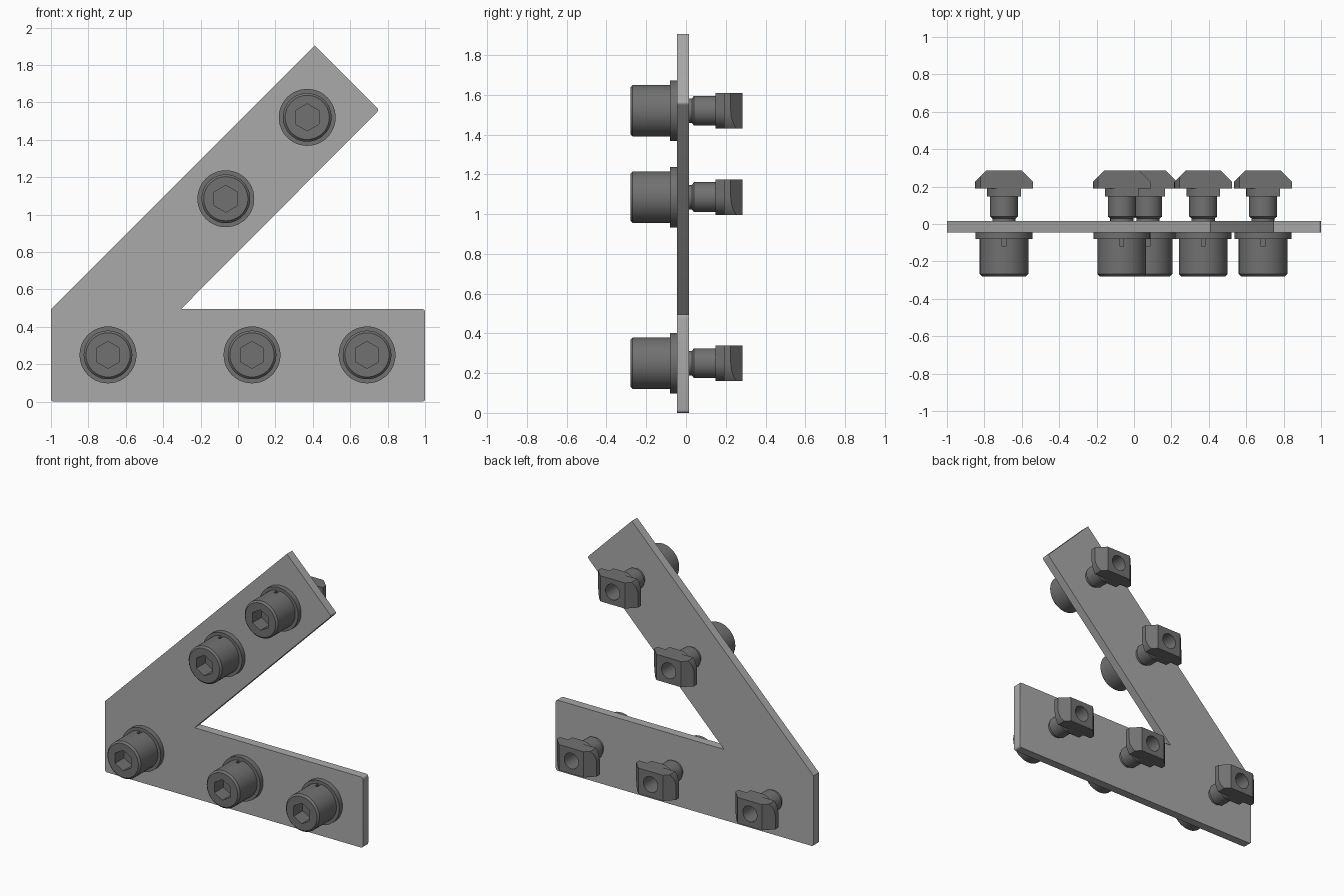
import bpy, bmesh, math
from mathutils import Vector, Matrix

if "Cube" in bpy.data.objects:
    bpy.data.objects.remove(bpy.data.objects["Cube"])


def material(name, value):
    m = bpy.data.materials.new(name)
    m.use_nodes = True
    colour = (value, value, value, 1)
    m.diffuse_color = colour
    m.node_tree.nodes["Principled BSDF"].inputs["Base Color"].default_value = colour
    return m


PLATE = material("light grey aluminium", 0.40)
STEEL = material("dark grey steel", 0.165)


def new_object(name, bm, mat):
    bmesh.ops.recalc_face_normals(bm, faces=bm.faces)
    me = bpy.data.meshes.new(name)
    bm.to_mesh(me)
    bm.free()
    me.materials.append(mat)
    ob = bpy.data.objects.new(name, me)
    bpy.context.collection.objects.link(ob)
    return ob


def prism(bm, outline, y0, y1):
    """Extrude an x-z outline from y0 to y1."""
    face = bm.faces.new([bm.verts.new((x, y0, z)) for x, z in outline])
    out = bmesh.ops.extrude_face_region(bm, geom=[face])["geom"]
    verts = [v for v in out if isinstance(v, bmesh.types.BMVert)]
    bmesh.ops.translate(bm, verts=verts, vec=(0, y1 - y0, 0))


def circle(r, n, start=0.0):
    return [(r * math.cos(start + math.tau * i / n), r * math.sin(start + math.tau * i / n))
            for i in range(n)]


def lathe(bm, profile, n=48):
    """Spin (radius, y) points about the y axis and cap both ends."""
    rings = [[bm.verts.new((x, y, z)) for x, z in circle(r, n)] for r, y in profile]
    for a, b in zip(rings, rings[1:]):
        for i in range(n):
            j = (i + 1) % n
            bm.faces.new((a[i], a[j], b[j], b[i]))
    bm.faces.new(rings[0])
    bm.faces.new(rings[-1])


def cut(ob, outline, y0, y1):
    """Remove a prism from an object and bake the result."""
    bm = bmesh.new()
    prism(bm, outline, y0, y1)
    cutter = new_object("cutter", bm, STEEL)
    cutter.hide_render = True
    mod = ob.modifiers.new("cut", "BOOLEAN")
    mod.operation = "DIFFERENCE"
    mod.solver = "EXACT"
    mod.object = cutter
    bpy.context.view_layer.update()
    baked = bpy.data.meshes.new_from_object(ob.evaluated_get(bpy.context.evaluated_depsgraph_get()))
    ob.modifiers.clear()
    ob.data = baked
    bpy.data.objects.remove(cutter)


def smooth(ob):
    bpy.ops.object.select_all(action="DESELECT")
    ob.select_set(True)
    bpy.context.view_layer.objects.active = ob
    bpy.ops.object.shade_smooth_by_angle(angle=math.radians(30))


def turned_outline(w, h, r):
    """Rectangle with two opposite corners rounded about the centre."""
    a = math.asin(min(1, h / r))
    arc = [(r * math.cos(a * i / 10), -r * math.sin(a * i / 10)) for i in range(11)]
    half = [(w, h)] + arc
    return half + [(-x, -z) for x, z in half]


# Angled joining plate with slightly rounded corners
outline = [(-1, 0), (1, 0), (1, 0.495), (-0.305, 0.495),
           (0.755, 1.56), (0.41, 1.905), (-1, 0.495)]
bm = bmesh.new()
prism(bm, outline, -0.045, 0.015)
rounded = [outline[i] for i in (0, 1, 2, 4)]
edges = [e for e in bm.edges
         if abs(e.verts[0].co.y - e.verts[1].co.y) > 0.01
         and any(abs(e.verts[0].co.x - x) + abs(e.verts[0].co.z - z) < 0.001 for x, z in rounded)]
bmesh.ops.bevel(bm, geom=edges, offset=0.015, segments=4, profile=0.5, affect="EDGES")
smooth(new_object("plate", bm, PLATE))

# Bolt: head, groove and shank
bm = bmesh.new()
lathe(bm, [(0.118, -0.28), (0.13, -0.268), (0.13, -0.078), (0.062, -0.078),
           (0.062, 0.03), (0.075, 0.04), (0.075, 0.155), (0.05, 0.155), (0.05, 0.165)])
bolt = new_object("bolt", bm, STEEL)
cut(bolt, circle(0.072, 6, math.pi / 2), -0.3, -0.18)
cut(bolt, [(-0.01, 0.115), (0.01, 0.115), (0.01, 0.2), (-0.01, 0.2)], -0.12, -0.07)
smooth(bolt)

# Washer under the head
bm = bmesh.new()
lathe(bm, [(0.152, -0.08), (0.152, -0.045)])
washer = new_object("washer", bm, STEEL)
smooth(washer)

# Slot nut: wide body with sloped back edges, narrow neck, threaded hole
bm = bmesh.new()
prism(bm, turned_outline(0.155, 0.09, 0.155), 0.19, 0.285)
for side in (1, -1):
    geom = bm.verts[:] + bm.edges[:] + bm.faces[:]
    res = bmesh.ops.bisect_plane(bm, geom=geom, plane_co=(side * 0.155, 0.225, 0),
                                 plane_no=(side, 1, 0), clear_outer=True)
    rim = [e for e in res["geom_cut"] if isinstance(e, bmesh.types.BMEdge)]
    bmesh.ops.holes_fill(bm, edges=rim)
nut = new_object("slot_nut", bm, STEEL)
cut(nut, circle(0.055, 32), 0.16, 0.3)
smooth(nut)

bm = bmesh.new()
prism(bm, turned_outline(0.09, 0.09, 0.09), 0.148, 0.19)
bmesh.ops.remove_doubles(bm, verts=bm.verts, dist=0.0001)
neck = new_object("nut_neck", bm, STEEL)
cut(neck, circle(0.055, 32), 0.16, 0.3)
smooth(neck)

# Repeat each fastener part at every hole
places = [(-0.695, 0.25), (0.075, 0.25), (0.69, 0.25), (-0.065, 1.085), (0.37, 1.52)]
for part in (bolt, washer, nut, neck):
    for i, (x, z) in enumerate(places):
        ob = part if i == 0 else part.copy()
        if i:
            ob.name = f"{part.name}_{i + 1}"
            bpy.context.collection.objects.link(ob)
        ob.location = (x, 0, z)
